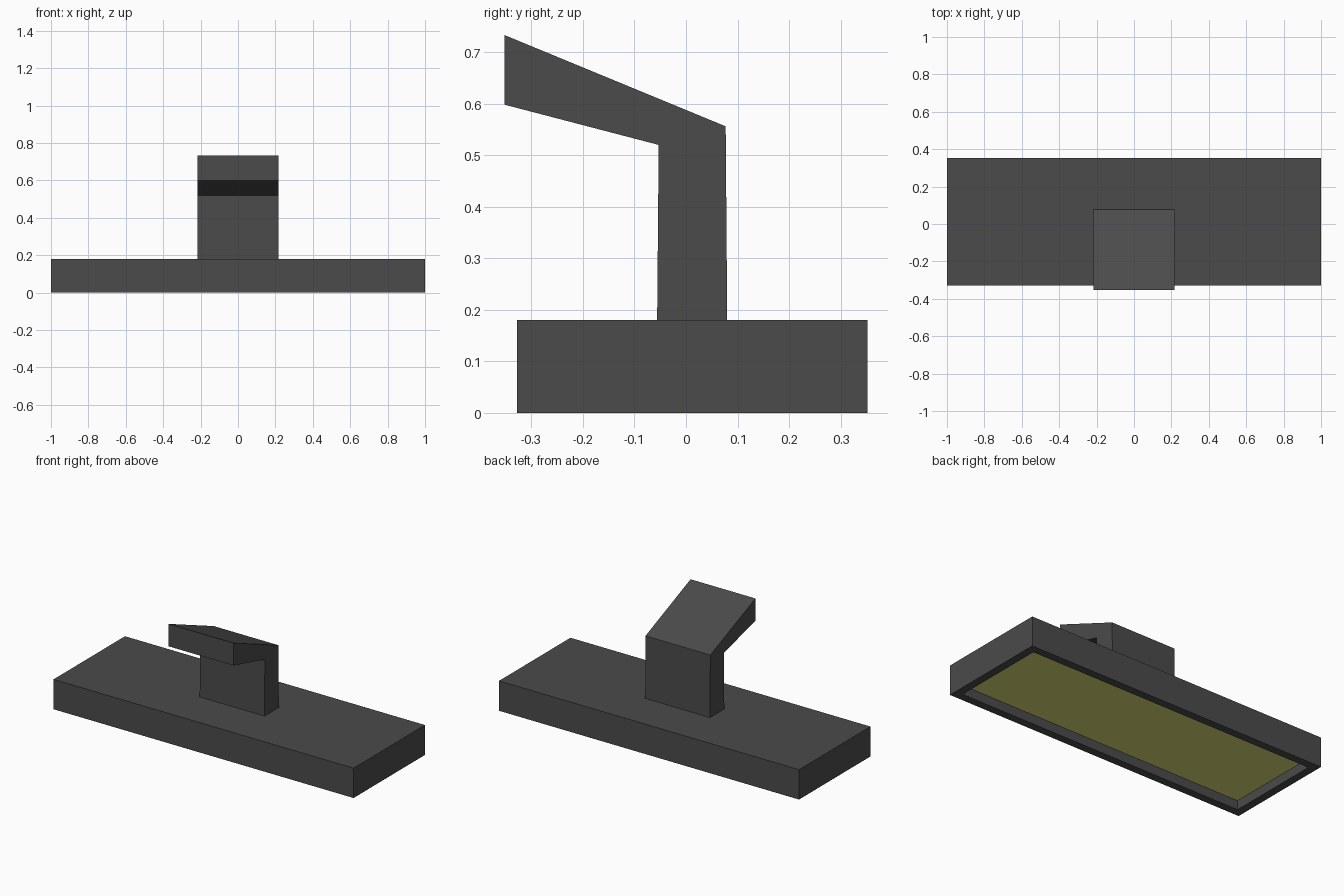
import bpy
import bmesh
from mathutils import Vector

cube = bpy.data.objects.get("Cube")
if cube:
    bpy.data.objects.remove(cube, do_unlink=True)


def make_material(name, colour):
    mat = bpy.data.materials.new(name)
    mat.use_nodes = True
    mat.diffuse_color = colour
    mat.node_tree.nodes["Principled BSDF"].inputs["Base Color"].default_value = colour
    return mat


def add_object(name, bm, *materials):
    bmesh.ops.recalc_face_normals(bm, faces=bm.faces)
    mesh = bpy.data.meshes.new(name)
    bm.to_mesh(mesh)
    bm.free()
    for mat in materials:
        mesh.materials.append(mat)
    obj = bpy.data.objects.new(name, mesh)
    bpy.context.collection.objects.link(obj)
    return obj


def extrude_profile(bm, points, half_width):
    """Extrude a side profile of (y, z) points across x."""
    face = bm.faces.new([bm.verts.new((-half_width, y, z)) for y, z in points])
    side = bmesh.ops.extrude_face_region(bm, geom=[face])
    verts = [v for v in side["geom"] if isinstance(v, bmesh.types.BMVert)]
    bmesh.ops.translate(bm, verts=verts, vec=(2 * half_width, 0, 0))


grey = make_material("dark grey", (0.07, 0.07, 0.07, 1))
yellow = make_material("pale yellow", (0.7, 0.7, 0.18, 1))

FRONT, BACK, HEIGHT = -0.328, 0.352, 0.18
RIM, RECESS = 0.048, 0.055

# Lamp housing: a box with a recessed underside holding the light panel
bm = bmesh.new()
extrude_profile(bm, [(FRONT, 0), (BACK, 0), (BACK, HEIGHT), (FRONT, HEIGHT)], 1)
bmesh.ops.recalc_face_normals(bm, faces=bm.faces)
bottom = min(bm.faces, key=lambda f: f.calc_center_median().z)
bmesh.ops.inset_region(bm, faces=[bottom], thickness=RIM, use_even_offset=True)
pocket = bmesh.ops.extrude_discrete_faces(bm, faces=[bottom])["faces"][0]
bmesh.ops.translate(bm, verts=pocket.verts, vec=Vector((0, 0, RECESS)))
pocket.material_index = 1
add_object("lamp_housing", bm, grey, yellow)

# Bracket: an upright post bent into a rising, widening arm
bm = bmesh.new()
extrude_profile(bm, [(0.08, HEIGHT), (0.077, 0.556), (-0.352, 0.733),
                     (-0.352, 0.598), (-0.053, 0.52), (-0.056, HEIGHT)], 0.216)
add_object("mounting_bracket", bm, grey)
